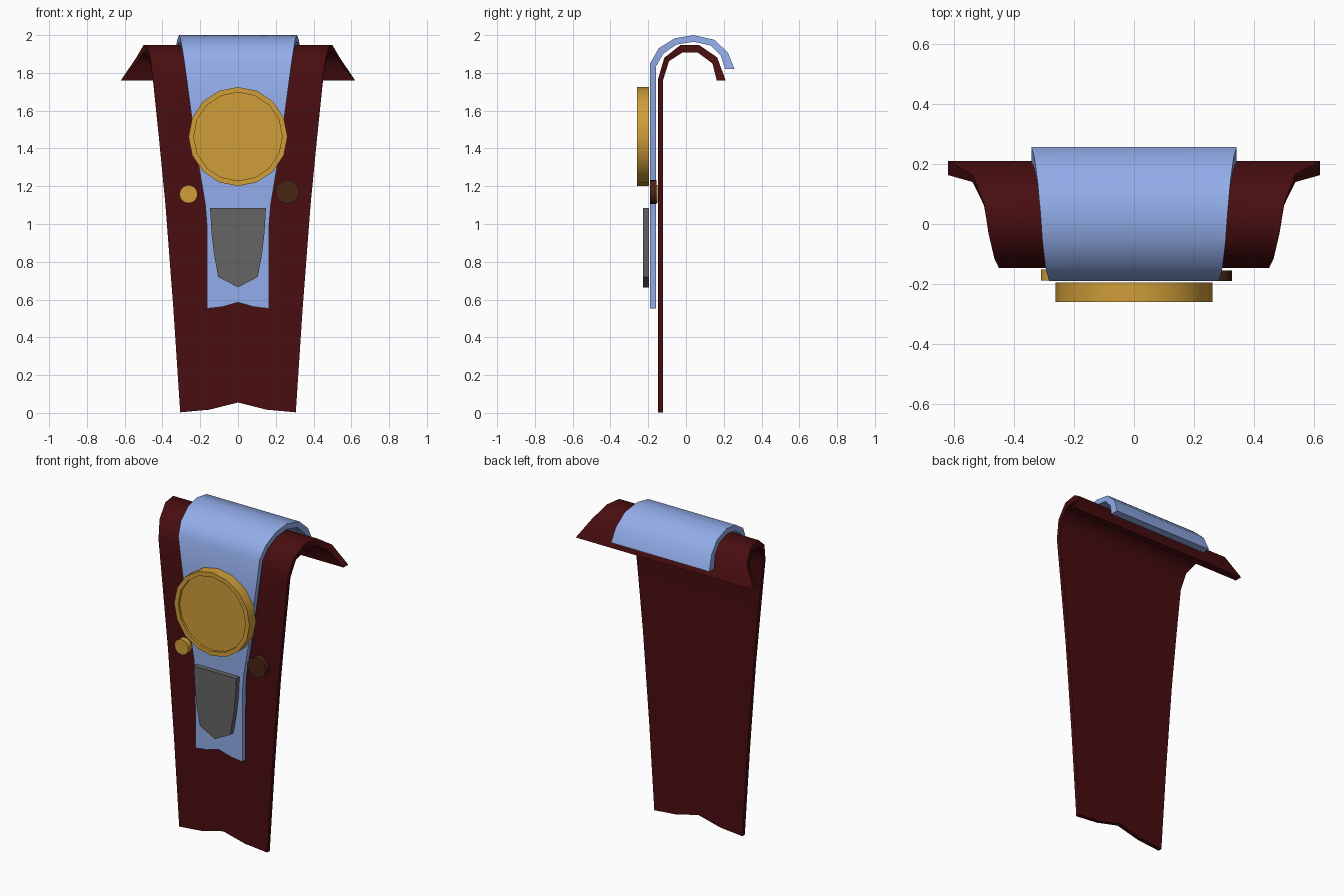
import bpy, bmesh, math

if "Cube" in bpy.data.objects:
    bpy.data.objects.remove(bpy.data.objects["Cube"])


def material(name, rgb):
    m = bpy.data.materials.new(name)
    m.diffuse_color = (*rgb, 1)
    m.use_nodes = True
    m.node_tree.nodes["Principled BSDF"].inputs["Base Color"].default_value = m.diffuse_color
    return m


RED = material("dark_red", (0.065, 0.004, 0.005))
BLUE = material("light_blue", (0.29, 0.42, 0.83))
GOLD = material("gold", (0.62, 0.34, 0.04))
BROWN = material("brown", (0.065, 0.018, 0.006))
GREY = material("grey", (0.13, 0.13, 0.13))


def finish(name, bm, mat, angle=45):
    bmesh.ops.recalc_face_normals(bm, faces=bm.faces)
    me = bpy.data.meshes.new(name)
    bm.to_mesh(me)
    bm.free()
    me.materials.append(mat)
    ob = bpy.data.objects.new(name, me)
    bpy.context.collection.objects.link(ob)
    bpy.ops.object.select_all(action='DESELECT')
    ob.select_set(True)
    bpy.context.view_layer.objects.active = ob
    bpy.ops.object.shade_smooth_by_angle(angle=math.radians(angle))
    return ob


def cloth(name, rows, hem, mat):
    """rows: outer y, z, inner y, z, half width. hem: raise of the first row per column."""
    bm = bmesh.new()
    n = len(hem)
    loops = []
    for i, (yo, zo, yi, zi, w) in enumerate(rows):
        xs = [w * (2 * k / (n - 1) - 1) for k in range(n)]
        lift = hem if i == 0 else [0] * n
        ring = [bm.verts.new((x, yo, zo + h)) for x, h in zip(xs, lift)]
        ring += [bm.verts.new((x, yi, zi + h)) for x, h in reversed(list(zip(xs, lift)))]
        loops.append(ring)
    m = 2 * n
    for a, b in zip(loops, loops[1:]):
        for k in range(m):
            bm.faces.new((a[k], a[(k + 1) % m], b[(k + 1) % m], b[k]))
    for r in (loops[0], loops[-1]):
        for k in range(n - 1):
            bm.faces.new((r[k], r[k + 1], r[m - 2 - k], r[m - 1 - k]))
    return finish(name, bm, mat)


def disc(name, x, z, r, y_front, y_back, sides, mat, rim=0, depth=0):
    bm = bmesh.new()

    def ring(rad, y):
        return [bm.verts.new((x + rad * math.sin(2 * math.pi * k / sides), y,
                              z + rad * math.cos(2 * math.pi * k / sides)))
                for k in range(sides)]
    rings = [ring(r, y_back), ring(r, y_front)]
    if rim:
        rings += [ring(r - rim, y_front), ring(r - rim, y_front + depth)]
    for a, b in zip(rings, rings[1:]):
        for k in range(sides):
            j = (k + 1) % sides
            bm.faces.new((a[k], a[j], b[j], b[k]))
    bm.faces.new(rings[0])
    bm.faces.new(rings[-1])
    return finish(name, bm, mat)


# Wide hanging cloth, hooked over at the top
F, B = -0.147, -0.122
cloth("under_cloth", [
    (F, 0.0, B, 0.0, 0.306),
    (F, 0.55, B, 0.55, 0.342),
    (F, 1.10, B, 1.10, 0.384),
    (F, 1.45, B, 1.45, 0.418),
    (F, 1.77, B, 1.76, 0.450),
    (-0.115, 1.88, -0.09, 1.862, 0.465),
    (-0.03, 1.947, -0.02, 1.907, 0.485),
    (0.07, 1.947, 0.063, 1.907, 0.500),
    (0.165, 1.882, 0.14, 1.85, 0.538),
    (0.21, 1.76, 0.163, 1.76, 0.62)],
    [0.003, 0.017, 0.055, 0.017, 0.003], RED)

# Narrow sash laid over it
F, B = -0.19, -0.158
cloth("over_sash", [
    (F, 0.55, B, 0.55, 0.163),
    (F, 1.00, B, 1.00, 0.165),
    (F, 1.10, B, 1.10, 0.173),
    (F, 1.28, B, 1.28, 0.203),
    (F, 1.55, B, 1.55, 0.243),
    (F, 1.85, B, 1.835, 0.283),
    (-0.145, 1.93, -0.12, 1.902, 0.295),
    (-0.06, 1.983, -0.05, 1.95, 0.305),
    (0.04, 2.0, 0.04, 1.965, 0.312),
    (0.15, 1.975, 0.13, 1.945, 0.322),
    (0.222, 1.908, 0.185, 1.89, 0.332),
    (0.257, 1.82, 0.207, 1.82, 0.342)],
    [0.002, 0.012, 0.035, 0.012, 0.002], BLUE)

# Round ornament and two studs
disc("round_medallion", 0, 1.463, 0.262, -0.26, -0.195, 16, GOLD, 0.028, 0.015)
disc("gold_stud", -0.262, 1.158, 0.048, -0.188, -0.152, 16, GOLD)
disc("brown_stud", 0.262, 1.17, 0.064, -0.19, -0.155, 16, BROWN)

# Shield-shaped plate
half = [(0.148, 1.085), (0.140, 0.95), (0.127, 0.84), (0.105, 0.72)]
outline = half + [(0, 0.665)] + [(-x, z) for x, z in reversed(half)]
bm = bmesh.new()
front = [bm.verts.new((x, -0.228, z)) for x, z in outline]
back = [bm.verts.new((x, -0.196, z)) for x, z in outline]
bm.faces.new(front)
bm.faces.new(back)
for k in range(len(outline)):
    j = (k + 1) % len(outline)
    bm.faces.new((front[k], front[j], back[j], back[k]))
finish("shield_plate", bm, GREY, 30)
